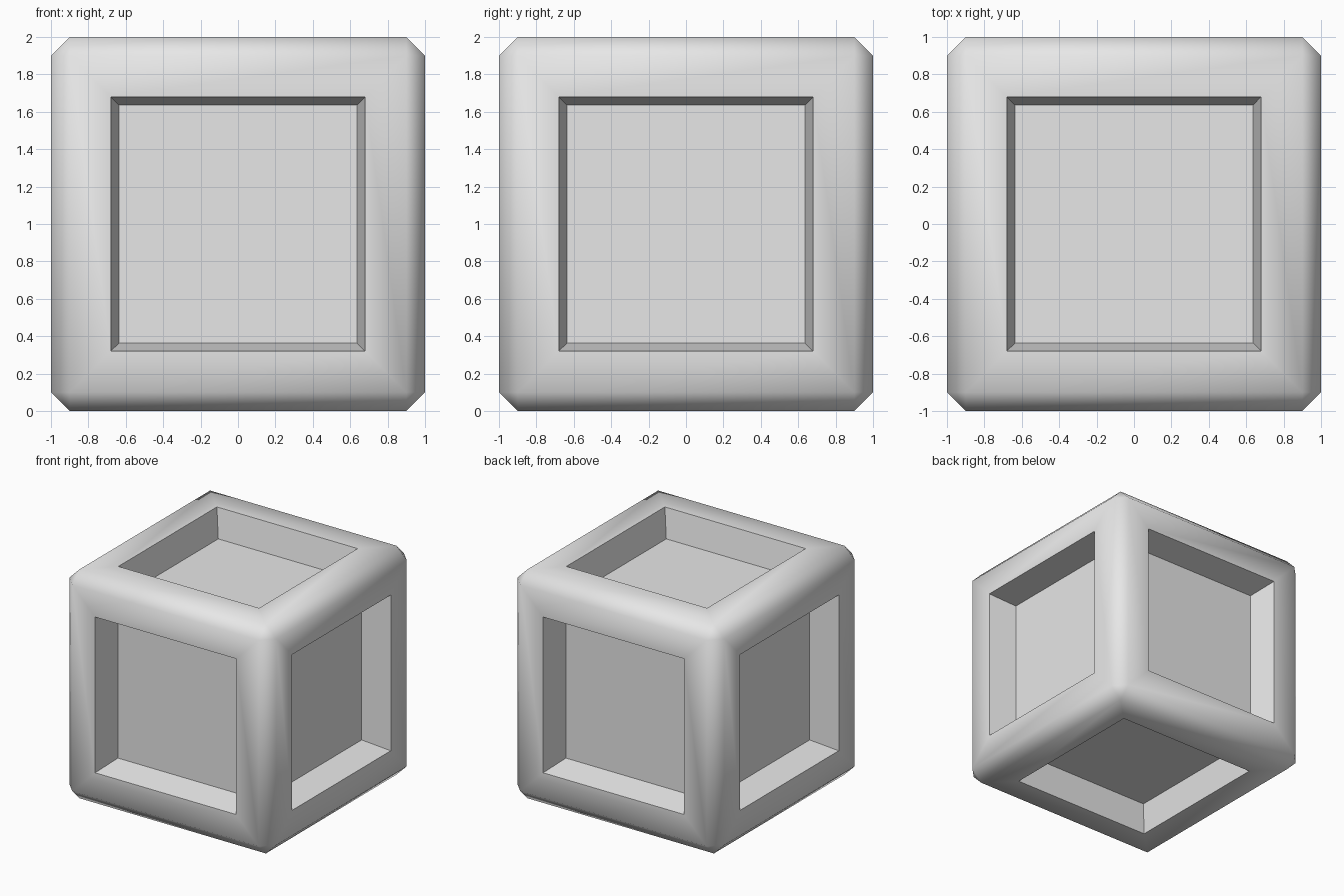
import bpy, bmesh, math
from mathutils import Matrix

if "Cube" in bpy.data.objects:
    bpy.data.objects.remove(bpy.data.objects["Cube"])

HALF = 1.0          # half the cube size
CHAMFER = 0.10      # cut along every outer edge
OPENING = 0.68      # half width of each recess at the surface
FLOOR = 0.635       # half width of each recess at its floor
DEPTH = 0.25        # recess depth

grey = bpy.data.materials.new("light_grey")
grey.diffuse_color = (0.8, 0.8, 0.8, 1.0)
grey.use_nodes = True
grey.node_tree.nodes["Principled BSDF"].inputs["Base Color"].default_value = grey.diffuse_color

# Cube body with chamfered edges
bm = bmesh.new()
bmesh.ops.create_cube(bm, size=2 * HALF, matrix=Matrix.Translation((0, 0, HALF)))
bmesh.ops.bevel(bm, geom=bm.edges[:], offset=CHAMFER, offset_type='OFFSET',
                segments=1, profile=0.5, affect='EDGES')
bm.normal_update()

# Tapered square recess in each of the six sides
sides = [f for f in bm.faces if max(abs(c) for c in f.normal) > 0.99]
bmesh.ops.inset_individual(bm, faces=sides, thickness=HALF - CHAMFER - OPENING,
                           use_even_offset=True)
bmesh.ops.inset_individual(bm, faces=sides, thickness=OPENING - FLOOR,
                           depth=-DEPTH, use_even_offset=True)
bmesh.ops.recalc_face_normals(bm, faces=bm.faces[:])

mesh = bpy.data.meshes.new("recessed_cube")
bm.to_mesh(mesh)
bm.free()
mesh.materials.append(grey)
cube = bpy.data.objects.new("recessed_cube", mesh)
bpy.context.collection.objects.link(cube)

# Soft chamfers, crisp recess edges
bpy.context.view_layer.objects.active = cube
cube.select_set(True)
bpy.ops.object.shade_smooth_by_angle(angle=math.radians(50))
